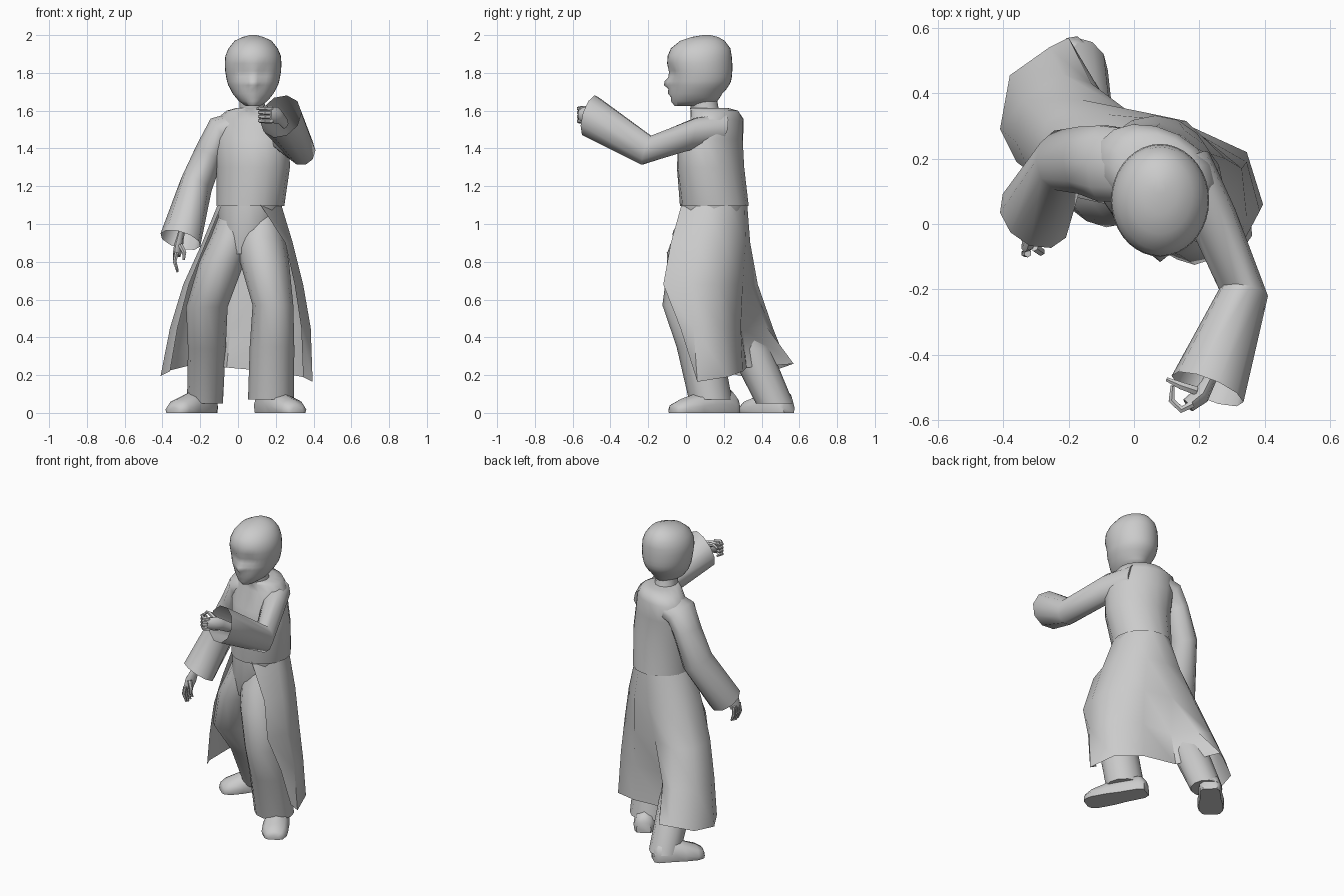
import bpy, bmesh
from math import sin, cos, pi, exp, radians
from mathutils import Vector as V


def finish(name, bm):
    bmesh.ops.remove_doubles(bm, verts=bm.verts, dist=0.0005)
    bmesh.ops.recalc_face_normals(bm, faces=bm.faces)
    me = bpy.data.meshes.new(name)
    bm.to_mesh(me)
    bm.free()
    ob = bpy.data.objects.new(name, me)
    bpy.context.collection.objects.link(ob)
    return ob


def ring(c, u, v, n=10):
    c, u, v = V(c), V(u), V(v)
    return [c + u * cos(2 * pi * i / n) + v * sin(2 * pi * i / n) for i in range(n)]


def flat(x, y, z, rx, ry, n=12, shear=0):
    return ring((x, y, z), (rx, shear, 0), (0, ry, 0), n)


def loft(name, rings, start=True, end=True, closed=True):
    bm = bmesh.new()
    rows = [[bm.verts.new(p) for p in r] for r in rings]
    n = len(rows[0])
    for a, b in zip(rows, rows[1:]):
        for i in range(n if closed else n - 1):
            j = (i + 1) % n
            bm.faces.new((a[i], a[j], b[j], b[i]))
    if start:
        bm.faces.new(rows[0])
    if end:
        bm.faces.new(rows[-1])
    return finish(name, bm)


def tube(name, pts, radii, side=(1, 0, 0), flatten=1.0, n=8):
    pts = [V(p) for p in pts]
    rings = []
    for i, p in enumerate(pts):
        d = (pts[min(i + 1, len(pts) - 1)] - pts[max(i - 1, 0)]).normalized()
        u = (V(side) - d * V(side).dot(d)).normalized()
        rings.append(ring(p, u * radii[i], d.cross(u) * radii[i] * flatten, n))
    return loft(name, rings)


# Head: horizontal rings (z, front y, back y, half width), then face relief
HX = 0.08
skull = [(1.625, -0.055, 0.08, 0.04), (1.65, -0.075, 0.165, 0.075),
         (1.67, -0.078, 0.18, 0.092), (1.69, -0.08, 0.192, 0.108), (1.715, -0.082, 0.215, 0.121),
         (1.735, -0.085, 0.228, 0.132), (1.755, -0.087, 0.238, 0.138), (1.78, -0.088, 0.243, 0.143),
         (1.81, -0.092, 0.245, 0.148), (1.85, -0.1, 0.245, 0.15),
         (1.89, -0.097, 0.242, 0.147), (1.93, -0.08, 0.235, 0.13),
         (1.97, -0.03, 0.205, 0.098), (1.99, 0.03, 0.17, 0.055), (2.0, 0.09, 0.13, 0.018)]
head = loft("head", [flat(HX, (f + b) / 2, z, w, (b - f) / 2, 36) for z, f, b, w in skull])


def bump(x, z, cx, cz, sx, sz):
    return exp(-((x - cx) / sx) ** 2 - ((z - cz) / sz) ** 2)


for vert in head.data.vertices:
    p = vert.co
    if p.y < 0.03:
        x = abs(p.x - HX)
        p.y += 0.020 * bump(x, p.z, 0.055, 1.80, 0.032, 0.025)
        p.y -= 0.034 * bump(x, p.z, 0, 1.742, 0.027, 0.026)
        p.y -= 0.014 * bump(x, p.z, 0, 1.69, 0.04, 0.012)
        p.y -= 0.010 * bump(x, p.z, 0, 1.638, 0.035, 0.015)

loft("neck", [flat(0.075, 0.09, 1.68, 0.065, 0.07), flat(0.075, 0.1, 1.6, 0.068, 0.075),
              flat(0.075, 0.12, 1.55, 0.08, 0.08)])

# Upper coat, turned slightly so its right side sits further back
loft("coat_body", [flat(*r[:5], 16, r[5]) for r in [
    (0.08, 0.12, 1.615, 0.085, 0.10, 0), (0.075, 0.15, 1.6, 0.135, 0.125, -0.02),
    (0.065, 0.165, 1.555, 0.18, 0.135, -0.04), (0.07, 0.13, 1.45, 0.20, 0.17, -0.04),
    (0.08, 0.13, 1.3, 0.195, 0.178, -0.02), (0.065, 0.15, 1.095, 0.18, 0.182, 0)]], end=False)

# Coat skirt: columns from the right front edge round the back, slit behind
LEVELS = (0.9, 0.68, 0.45)
columns = [
    (0.19, (0.11, -0.02), (0.25, -0.08), (0.30, -0.12), (0.335, -0.03), (0.345, 0.06)),
    (0.165, (0.225, 0.083), (0.29, 0.05), (0.345, 0.02), (0.385, 0.04), (0.395, 0.06)),
    (0.19, (0.22, 0.22), (0.28, 0.20), (0.33, 0.17), (0.345, 0.19), (0.345, 0.22)),
    (0.22, (0.13, 0.31), (0.16, 0.315), (0.17, 0.30), (0.17, 0.29), (0.17, 0.30)),
    (0.24, (0.05, 0.323), (0.04, 0.34), (-0.01, 0.34), (-0.04, 0.30), (-0.06, 0.32)),
    (0.26, (0.05, 0.323), (0.04, 0.34), (-0.01, 0.34), (-0.13, 0.43), (-0.20, 0.57)),
    (0.25, (-0.04, 0.285), (-0.08, 0.335), (-0.16, 0.38), (-0.22, 0.46), (-0.26, 0.54)),
    (0.22, (-0.095, 0.195), (-0.17, 0.25), (-0.27, 0.31), (-0.34, 0.38), (-0.38, 0.455)),
    (0.195, (-0.102, 0.125), (-0.19, 0.15), (-0.29, 0.20), (-0.36, 0.25), (-0.41, 0.29)),
    (0.22, (-0.08, 0.06), (-0.17, 0.08), (-0.26, 0.12), (-0.32, 0.16), (-0.36, 0.19)),
]
loft("coat_skirt", [[(x, y, z) for (x, y), z in zip(c[1:], (1.115,) + LEVELS + (c[0],))] for c in columns],
     False, False, closed=False)

# Sleeves
loft("right_sleeve", [
    ring((0.0, 0.18, 1.52), (0.015, 0, -0.075), (0, 0.115, 0)),
    ring((-0.095, 0.185, 1.49), (0.05, 0, -0.068), (0, 0.122, 0)),
    ring((-0.15, 0.195, 1.38), (0.068, 0, -0.04), (0, 0.108, 0.01)),
    ring((-0.22, 0.195, 1.21), (0.08, 0, -0.035), (0, 0.095, -0.03)),
    ring((-0.305, 0.025, 0.915), (0.105, -0.01, -0.035), (-0.02, 0.10, -0.04))], True, False)
loft("left_sleeve", [
    ring((0.16, 0.18, 1.50), (0.07, 0.04, 0), (0, 0.02, 0.09)),
    ring((0.235, 0.03, 1.475), (0.075, 0.015, 0), (0, 0.02, 0.09)),
    ring((0.335, -0.21, 1.39), (0.075, -0.01, 0), (0, 0.025, 0.08)),
    ring((0.225, -0.505, 1.57), (0.11, -0.04, 0.02), (0, 0.035, 0.11))], True, False)

# Trousers
loft("trouser_hips", [flat(*r, 16) for r in [
    (0.065, 0.15, 1.115, 0.172, 0.174), (0.055, 0.14, 0.97, 0.16, 0.165),
    (0.02, 0.11, 0.84, 0.08, 0.10)]])
loft("left_trouser_leg", [flat(*r) for r in [
    (0.12, 0.13, 1.06, 0.10, 0.12), (0.12, 0.09, 0.93, 0.125, 0.14), (0.14, 0.055, 0.8, 0.13, 0.15),
    (0.185, 0.0, 0.57, 0.108, 0.125), (0.18, 0.07, 0.35, 0.118, 0.12),
    (0.175, 0.13, 0.07, 0.122, 0.115)]])
loft("right_trouser_leg", [flat(*r) for r in [
    (0.0, 0.15, 1.06, 0.095, 0.13), (-0.035, 0.135, 0.93, 0.11, 0.135), (-0.085, 0.13, 0.8, 0.12, 0.14),
    (-0.165, 0.17, 0.56, 0.11, 0.12), (-0.165, 0.335, 0.34, 0.10, 0.115),
    (-0.175, 0.47, 0.05, 0.095, 0.1)]])


# Shoes: flat-bottomed sections from heel to toe
def shoe(name, heel, toe):
    heel, toe = V((*heel, 0)), V((*toe, 0))
    d = (toe - heel).normalized()
    side = d.cross(V((0, 0, 1)))
    rings = []
    for t, w, h in [(0, 0.045, 0.08), (0.08, 0.065, 0.12), (0.4, 0.07, 0.13),
                    (0.6, 0.08, 0.105), (0.85, 0.08, 0.075), (0.97, 0.06, 0.05), (1, 0.035, 0.03)]:
        c = heel.lerp(toe, t)
        rings.append([c + side * w * a + V((0, 0, h * b)) for a, b in
                      [(-0.9, 0), (-1, 0.35), (-0.7, 0.8), (0, 1), (0.7, 0.8), (1, 0.35), (0.9, 0)]])
    loft(name, rings)


shoe("left_shoe", (0.125, 0.265), (0.315, -0.075))
shoe("right_shoe", (-0.14, 0.545), (-0.345, 0.31))

# Right hand hanging down
tube("right_hand", [(-0.29, 0.02, 1.0), (-0.305, -0.02, 0.93), (-0.315, -0.045, 0.88), (-0.325, -0.055, 0.835)],
     [0.03, 0.03, 0.042, 0.036], (0.4, 1, 0), 0.5)
for i in range(4):
    y = -0.09 + 0.022 * i
    tube("right_finger", [(-0.325 - 0.003 * i, y, 0.85), (-0.335, y, 0.80), (-0.32, y + 0.005, 0.745 + 0.006 * abs(i - 1))],
         [0.012, 0.011, 0.006], (0, 1, 0), 1, 6)
tube("right_thumb", [(-0.305, -0.07, 0.89), (-0.285, -0.085, 0.85), (-0.287, -0.085, 0.81)],
     [0.014, 0.013, 0.007], (0, 1, 0), 1, 6)

# Left hand raised, fingers curled inward
tube("left_hand", [(0.25, -0.44, 1.53), (0.225, -0.49, 1.56), (0.205, -0.525, 1.575), (0.165, -0.555, 1.58)],
     [0.03, 0.035, 0.045, 0.038], (0, 0, 1), 0.6)
for i in range(4):
    z = 1.545 + 0.022 * i
    tube("left_finger", [(0.18, -0.55, z), (0.145, -0.568, z), (0.115, -0.54, z + 0.002), (0.118, -0.495, z + 0.004)],
         [0.013, 0.012, 0.011, 0.007], (0, 0, 1), 1, 6)
tube("left_thumb", [(0.19, -0.51, 1.6), (0.145, -0.495, 1.615), (0.1, -0.475, 1.61)],
     [0.015, 0.013, 0.007], (0, 0, 1), 1, 6)

# Smooth shading with creases kept
for ob in bpy.context.scene.objects:
    ob.select_set(True)
    bpy.context.view_layer.objects.active = ob
bpy.ops.object.shade_smooth_by_angle(angle=radians(50))
